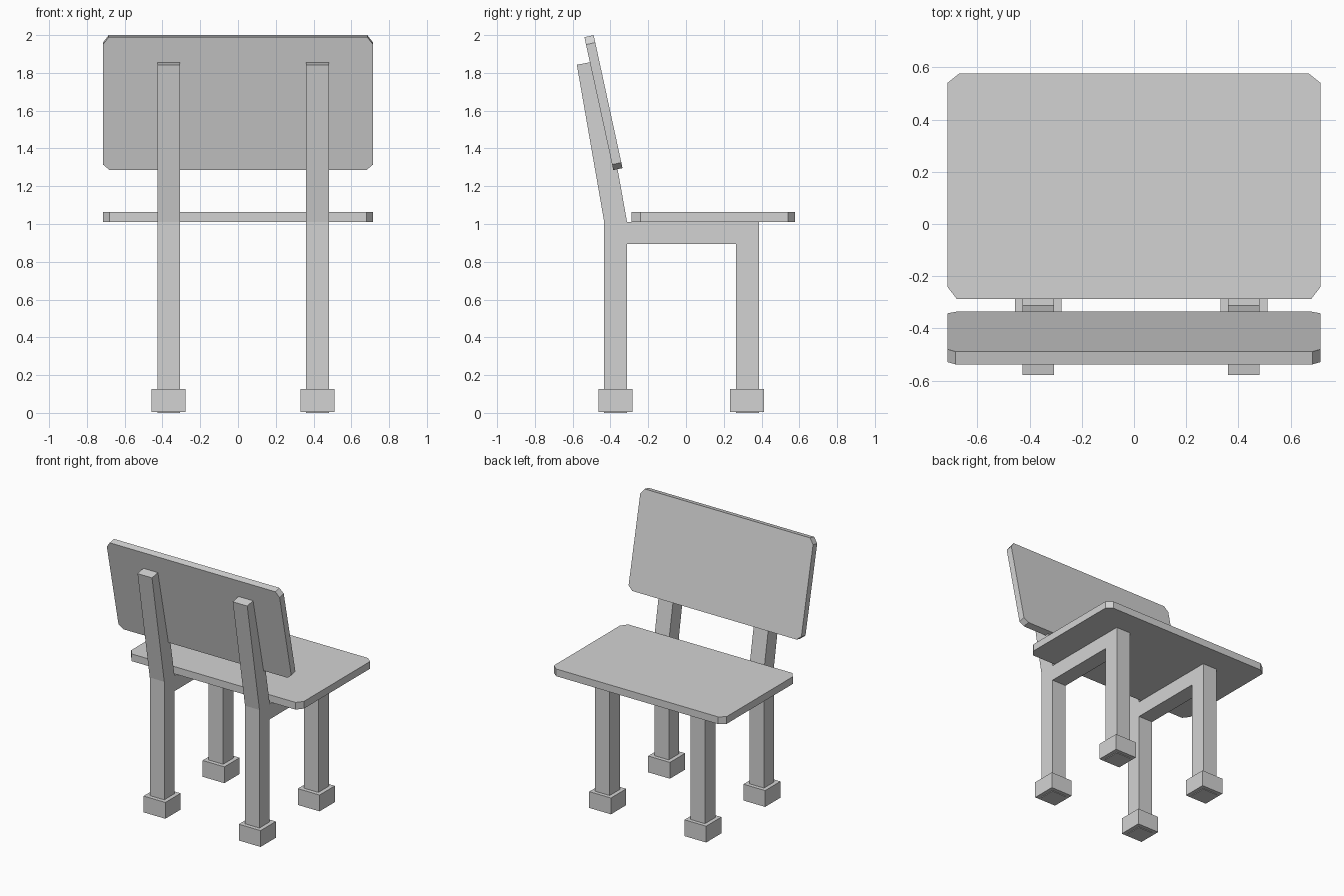
import bpy
import bmesh
from math import radians
from mathutils import Matrix, Euler

default = bpy.data.objects.get("Cube")
if default:
    bpy.data.objects.remove(default, do_unlink=True)

grey = bpy.data.materials.new("plain grey")
grey.use_nodes = True
colour = (0.65, 0.65, 0.65, 1)
grey.diffuse_color = colour
grey.node_tree.nodes["Principled BSDF"].inputs["Base Color"].default_value = colour


def prism(name, outline, depth, location, rotation=(0, 0, 0)):
    """Extrude a flat outline along its local z, then place it."""
    bm = bmesh.new()
    face = bm.faces.new([bm.verts.new((a, b, 0)) for a, b in outline])
    result = bmesh.ops.extrude_face_region(bm, geom=[face])
    moved = [v for v in result["geom"] if isinstance(v, bmesh.types.BMVert)]
    bmesh.ops.translate(bm, verts=moved, vec=(0, 0, depth))
    turn = Euler([radians(r) for r in rotation]).to_matrix().to_4x4()
    bm.transform(Matrix.Translation(location) @ turn)
    bmesh.ops.recalc_face_normals(bm, faces=bm.faces)
    mesh = bpy.data.meshes.new(name)
    bm.to_mesh(mesh)
    bm.free()
    mesh.materials.append(grey)
    obj = bpy.data.objects.new(name, mesh)
    bpy.context.collection.objects.link(obj)
    return obj


def clipped_board(half, low, high, low_cut, high_cut):
    """Rectangle with its four corners cut off; each cut is (across, along)."""
    right = [(half - low_cut[0], low), (half, low + low_cut[1]),
             (half, high - high_cut[1]), (half - high_cut[0], high)]
    return right + [(-x, y) for x, y in reversed(right)]


# Seat board and tilted backrest board
prism("seat", clipped_board(0.715, -0.288, 0.577, (0.036, 0.047), (0.045, 0.036)),
      0.054, (0, 0, 1.01))
prism("backrest", clipped_board(0.715, 0, 0.72, (0.035, 0.03), (0.03, 0.04)),
      0.05, (0, -0.336, 1.296), (102.26, 0, 0))

# Side frame: back leg with leaning post, seat rail and front leg in one piece
frame = [(-0.433, 0), (-0.312, 0), (-0.312, 0.894), (0.264, 0.894),
         (0.264, 0), (0.386, 0), (0.386, 1.01), (-0.312, 1.01),
         (-0.465, 1.864), (-0.578, 1.843), (-0.433, 1.01)]

for side, x in (("right", -0.367), ("left", 0.421)):
    prism(side + "_frame", frame, 0.12, (x - 0.06, 0, 0), (90, 0, 90))
    # Square block feet around the leg ends
    for end, y in (("back", -0.373), ("front", 0.324)):
        r = 0.09
        square = [(-r, -r), (r, -r), (r, r), (-r, r)]
        prism(side + "_" + end + "_foot", square, 0.122, (x, y, 0.005))
